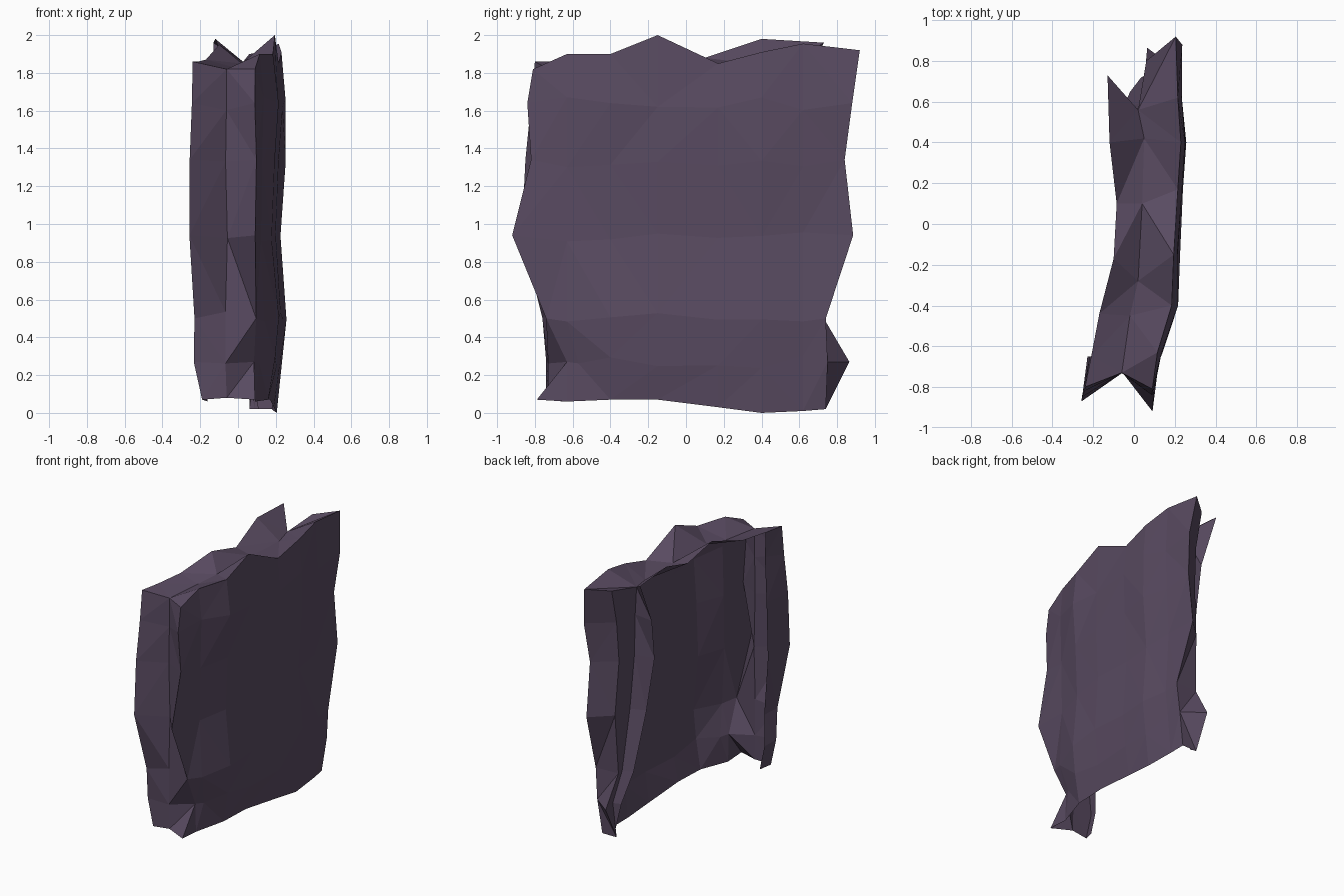
import bpy, bmesh, random

if "Cube" in bpy.data.objects:
    bpy.data.objects.remove(bpy.data.objects["Cube"])
random.seed(4)

# Plan outline of the hollow-backed rock facing, counter-clockwise: x, y, bottom z, top z
OUTLINE = [
    (-.24, -.80, .07, 1.86), (-.06, -.73, .08, 1.82), (.09, -.81, .07, 1.82),   # front end, notched
    (.12, -.63, .06, 1.90), (.19, -.40, .07, 1.90), (.20, -.15, .07, 2.0),      # right face
    (.22, .17, .03, 1.85), (.235, .40, .00, 1.91), (.22, .62, .01, 1.955),
    (.21, .84, .02, 1.92), (.06, .76, .02, 1.90), (.02, .56, .02, 1.85),        # back end
    (-.13, .62, .02, 1.96), (-.12, .40, .00, 1.98), (-.085, .10, .03, 1.88),    # left lip
    (-.10, -.17, .07, 1.95), (-.17, -.44, .07, 1.87), (-.21, -.65, .06, 1.86)]
LEVELS = [0, .27, .5, .94, 1.34, 1.64, 2]

# Eroded end edges: y at each level, keyed by outline index
EDGE_Y = {
    0: [-.74, -.74, -.76, -.87, -.85, -.82, -.80],
    2: [-.79, -.63, -.74, -.92, -.82, -.84, -.81],
    9: [.74, .75, .74, .885, .84, .88, .92],
    10: [.74, .865, .73, .75, .72, .74, .80],
    11: [.73, .74, .68, .60, .57, .56, .56],
    12: [.73, .72, .65, .56, .54, .58, .73]}
BULGE = [-.03, 0, .02, -.005, .01, .02, -.005]
BACK_TAPER = [.22, .17, .11, .06, .02, .01, 0]

bm = bmesh.new()
rings = []
for k, level in enumerate(LEVELS):
    ring = []
    for i, (x, y, z0, z1) in enumerate(OUTLINE):
        z = z0 if k == 0 else z1 if k == len(LEVELS) - 1 else level
        y = EDGE_Y[i][k] if i in EDGE_Y else y
        if 3 <= i <= 9:
            x += BULGE[k]
        elif i in (11, 12):
            x += BACK_TAPER[k] * (1 if i == 12 else .4)
        elif i in (0, 17):
            x += (.05, .01, .01, -.015, -.015, 0, 0)[k]
        if 0 < k < len(LEVELS) - 1:      # rough rock relief
            x += random.uniform(-.008, .008)
            if i not in EDGE_Y:
                z += random.uniform(-.04, .04)
        if i == 3:
            y = max(y, EDGE_Y[2][k] + .06)
        ring.append(bm.verts.new((x, y, z)))
    rings.append(ring)

# Walls: both ends and the right face; the left side stays open
n = len(OUTLINE)
for a, b in zip(rings, rings[1:]):
    for i in [17] + list(range(12)):
        j = (i + 1) % n
        bm.faces.new((a[i], a[j], b[j], b[i]))

# Top with a sunken valley between the two crests
top = rings[-1]
valley = [top[1]] + [bm.verts.new(p) for p in (
    (-.02, -.45, 1.83), (.02, -.28, 1.85), (.04, .10, 1.85), (.05, .42, 1.84))] + [top[11]]
right = [2, 4, 5, 6, 7, 9]
left = [0, 17, 16, 15, 14, 12]
for side in (right, left):
    for r in range(5):
        step = -1 if side is left else 1
        edge = [side[r]]
        while edge[-1] != side[r + 1]:
            edge.append((edge[-1] + step) % n)
        bm.faces.new([top[e] for e in edge] + [valley[r + 1], valley[r]])
bm.faces.new((top[9], top[10], top[11]))

bmesh.ops.delete(bm, geom=[v for v in bm.verts if not v.link_faces], context='VERTS')
bmesh.ops.triangulate(bm, faces=bm.faces[:])
bmesh.ops.recalc_face_normals(bm, faces=bm.faces[:])
mesh = bpy.data.meshes.new("rock_facing")
bm.to_mesh(mesh)
bm.free()
rock = bpy.data.objects.new("rock_facing", mesh)
bpy.context.collection.objects.link(rock)

# Dusky purple stone
stone = bpy.data.materials.new("stone")
stone.diffuse_color = (.10, .07, .12, 1)
stone.use_nodes = True
stone.node_tree.nodes["Principled BSDF"].inputs["Base Color"].default_value = stone.diffuse_color
mesh.materials.append(stone)
